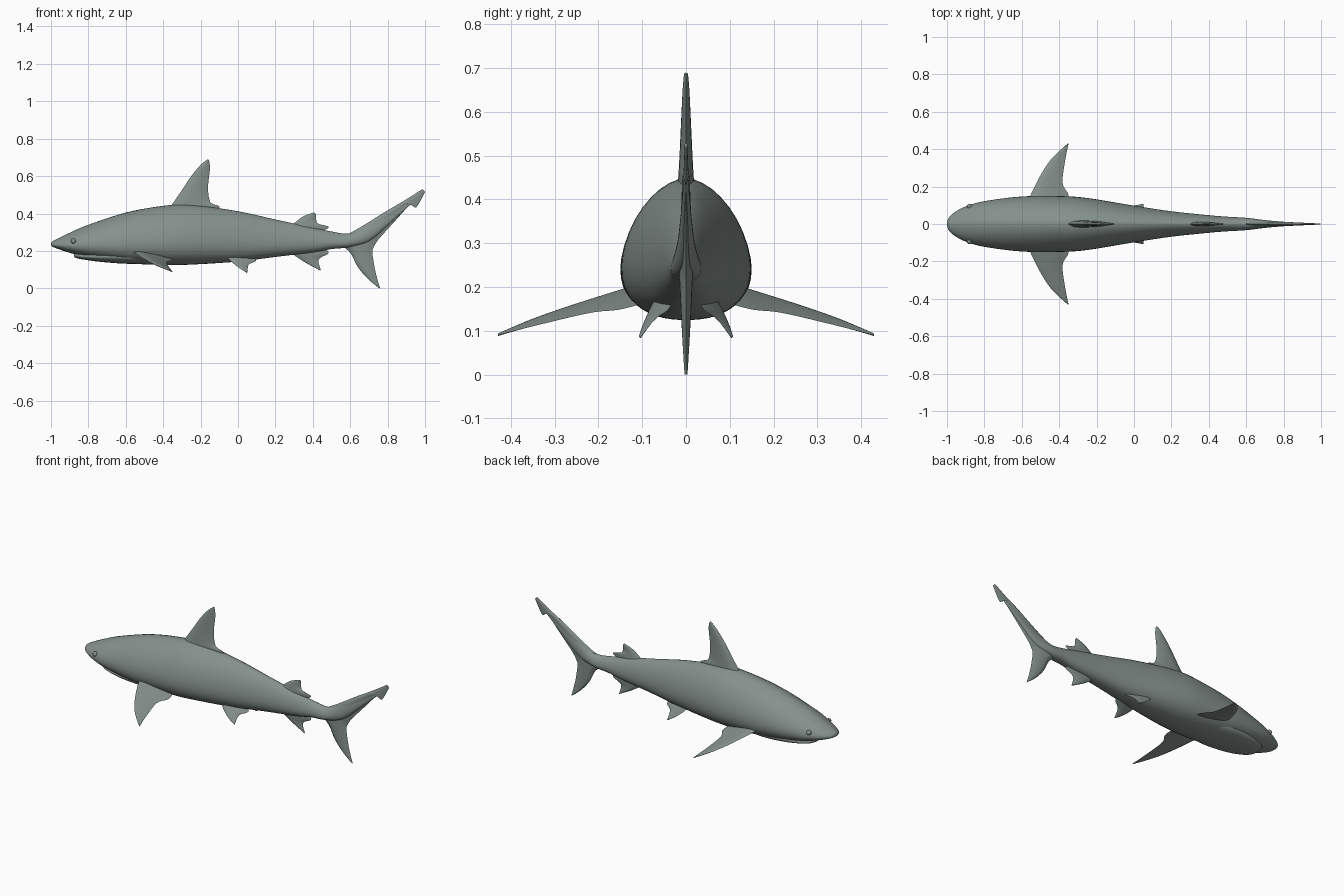
import bpy, bmesh, math
from mathutils import Vector

if "Cube" in bpy.data.objects:
    bpy.data.objects.remove(bpy.data.objects["Cube"])

skin = bpy.data.materials.new("grey_skin")
skin.diffuse_color = (0.235, 0.28, 0.26, 1)
skin.use_nodes = True
skin.node_tree.nodes["Principled BSDF"].inputs["Base Color"].default_value = skin.diffuse_color


def spline(pts, n):
    """Smooth curve through tuples of any size, n samples per span."""
    out = []
    for i in range(len(pts) - 1):
        p0, p1, p2 = pts[max(i - 1, 0)], pts[i], pts[i + 1]
        p3 = pts[min(i + 2, len(pts) - 1)]
        for k in range(n):
            t = k / n
            out.append(tuple(
                0.5 * (2 * b + (c - a) * t + (2 * a - 5 * b + 4 * c - d) * t * t
                       + (3 * b - a - 3 * c + d) * t ** 3)
                for a, b, c, d in zip(p0, p1, p2, p3)))
    return out + [tuple(pts[-1])]


def loft(name, rings, angle=50):
    """Closed skin over equal-sized rings of points."""
    bm = bmesh.new()
    vr = [[bm.verts.new(p) for p in r] for r in rings]
    n = len(vr[0])
    for a, b in zip(vr, vr[1:]):
        for i in range(n):
            j = (i + 1) % n
            bm.faces.new((a[i], a[j], b[j], b[i]))
    bm.faces.new(vr[0])
    bm.faces.new(vr[-1])
    bmesh.ops.remove_doubles(bm, verts=bm.verts, dist=0.0003)
    bmesh.ops.recalc_face_normals(bm, faces=bm.faces)
    me = bpy.data.meshes.new(name)
    bm.to_mesh(me)
    bm.free()
    ob = bpy.data.objects.new(name, me)
    bpy.context.collection.objects.link(ob)
    finish(ob, angle)


def finish(ob, angle=50):
    ob.data.materials.append(skin)
    bpy.ops.object.select_all(action='DESELECT')
    ob.select_set(True)
    bpy.context.view_layer.objects.active = ob
    bpy.ops.object.shade_smooth_by_angle(angle=math.radians(angle))


def spow(v, e):
    return math.copysign(abs(v) ** e, v)


def hull(name, stations, sides=40):
    """Stations are (x, top, bottom, half width); widest point sits low."""
    rings = []
    for x, top, bot, w in spline(stations, 5):
        mid = bot + 0.38 * (top - bot)
        ring = []
        for i in range(sides):
            a = 2 * math.pi * i / sides
            c, s = math.cos(a), math.sin(a)
            e = 2 / 1.75 if s > 0 else 2 / 2.3
            h = top - mid if s > 0 else mid - bot
            ring.append((x, max(w, 0.001) * spow(c, e), mid + h * spow(s, e)))
        rings.append(ring)
    loft(name, rings)


def fin(name, lead, trail, thick, place, m=8):
    """Lens-shaped sections between leading and trailing edge curves.
    thick = half thickness at root and tip; place(u, v, w) gives 3D point."""
    L, T = spline(lead, 5), spline(trail, 5)
    rings = []
    for k, (a, b) in enumerate(zip(L, T)):
        f = k / (len(L) - 1)
        t = thick[0] + (thick[1] - thick[0]) * f
        ring = []
        for i in range(2 * m):
            q = i / m if i <= m else 2 - i / m
            side = 1 if i < m else -1
            w = side * t * 2.6 * math.sqrt(q) * (1 - q)
            ring.append(place(a[0] + (b[0] - a[0]) * q, a[1] + (b[1] - a[1]) * q, w))
        rings.append(ring)
    loft(name, rings)


# body, from snout to the tail stem
hull("body", [
    (-1.0, .242, .232, .004), (-.99, .252, .222, .034), (-.96, .268, .21, .062),
    (-.9, .297, .19, .094), (-.8, .34, .165, .122), (-.6, .405, .135, .147),
    (-.4, .441, .125, .149), (-.25, .447, .127, .139), (0, .412, .143, .098),
    (.2, .368, .168, .068), (.4, .325, .192, .047), (.5, .304, .21, .039),
    (.6, .294, .22, .033), (.7, .345, .25, .021), (.8, .405, .335, .012),
    (.93, .475, .455, .004)])

# lower jaw
hull("lower_jaw", [
    (-.878, .19, .172, .02), (-.865, .195, .162, .05), (-.82, .2, .153, .078),
    (-.72, .22, .14, .105), (-.58, .24, .131, .115), (-.45, .24, .135, .1)])

# upright fins along the middle line
upright = lambda u, v, w: (u, w, v)
fin("dorsal_fin",
    [(-.38, .41), (-.355, .445), (-.3, .525), (-.25, .6), (-.2, .66), (-.162, .69)],
    [(-.12, .4), (-.1, .437), (-.148, .462), (-.16, .54), (-.15, .64), (-.155, .685)],
    (.022, .004), upright)
fin("second_dorsal_fin",
    [(.27, .32), (.3, .348), (.35, .385), (.408, .406)],
    [(.46, .31), (.485, .33), (.425, .348), (.418, .395)],
    (.014, .003), upright)
fin("anal_fin",
    [(.27, .21), (.3, .178), (.36, .138), (.44, .095)],
    [(.46, .215), (.485, .188), (.432, .155), (.442, .1)],
    (.014, .003), upright)
fin("upper_tail_lobe",
    [(.55, .27), (.66, .33), (.78, .405), (.86, .452), (.9, .476), (.985, .53)],
    [(.72, .21), (.75, .26), (.84, .36), (.925, .45), (.953, .433), (1.0, .515)],
    (.016, .003), upright)
fin("lower_tail_lobe",
    [(.54, .24), (.6, .19), (.64, .115), (.695, .05), (.756, 0)],
    [(.745, .27), (.719, .21), (.727, .13), (.742, .06), (.76, 0)],
    (.018, .003), upright)

# paired fins and eyes
for s, side in ((1, "left"), (-1, "right")):
    fin("pectoral_fin_" + side,
        [(-.575, .10), (-.555, .15), (-.5, .26), (-.44, .35), (-.355, .43)],
        [(-.36, .10), (-.35, .155), (-.382, .22), (-.368, .34), (-.35, .43)],
        (.014, .003),
        lambda u, v, w: (u, s * v, .19 - .2 * (u + .555) - .21 * (v - .15) + w))
    fin("pelvic_fin_" + side,
        [(-.06, -.3), (-.045, .05), (0, .6), (.045, 1)],
        [(.07, -.3), (.098, .1), (.057, .4), (.052, 1)],
        (.009, .003),
        lambda u, v, w: (u, s * (.08 - .3 * (u + .05) + .055 * v + .7 * w),
                         .155 - .07 * v + .7 * w))
    bpy.ops.mesh.primitive_uv_sphere_add(segments=16, ring_count=10, radius=.014,
                                         location=(-.88, s * .094, .252))
    eye = bpy.context.object
    eye.name = "eye_" + side
    finish(eye)
